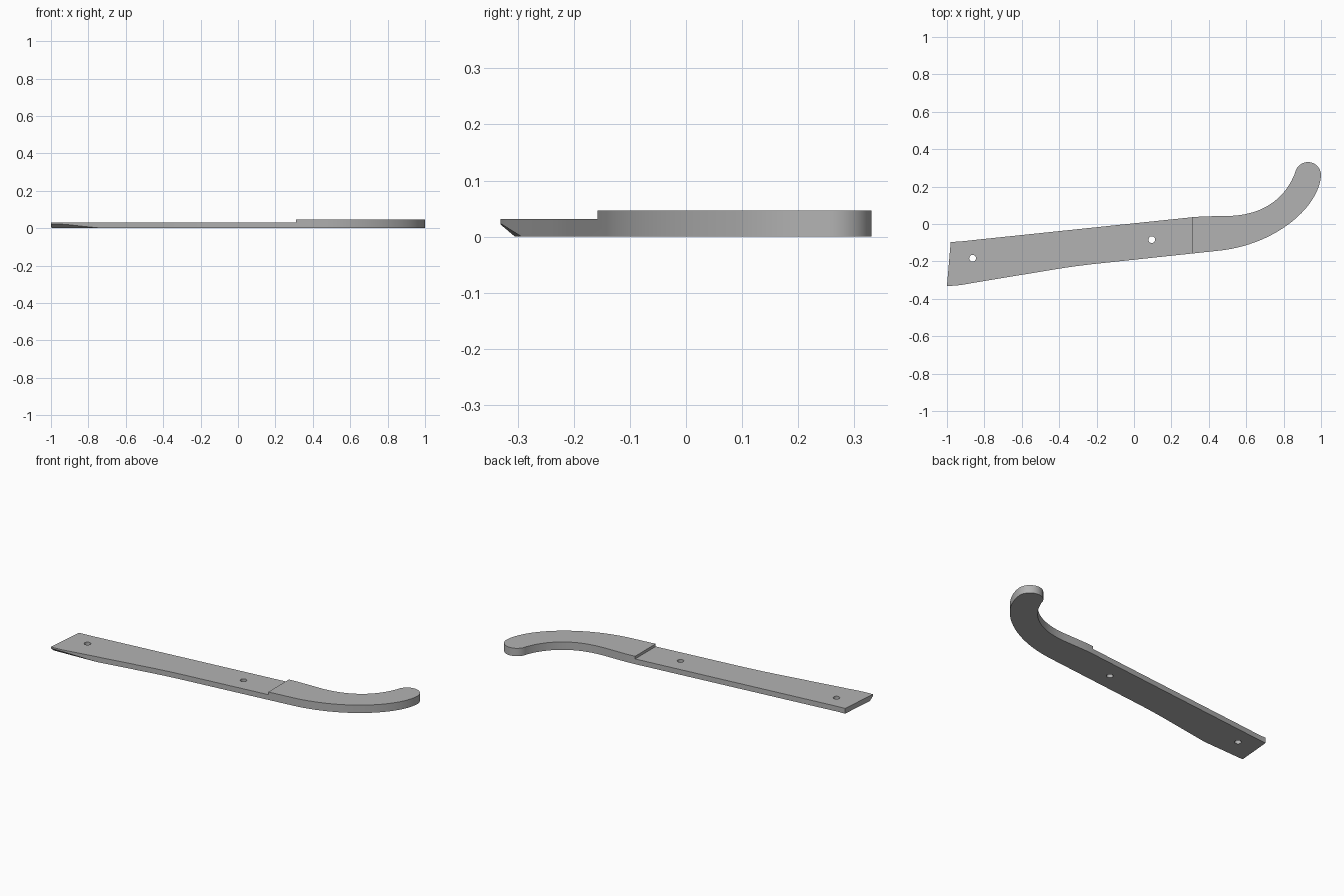
import bpy, bmesh
from math import cos, sin, radians
from mathutils import Vector
from mathutils.geometry import interpolate_bezier

cube = bpy.data.objects.get("Cube")
if cube:
    bpy.data.objects.remove(cube, do_unlink=True)

GRIP_TOP, SHAFT_TOP, STEP_X = 0.047, 0.031, 0.31

grey = bpy.data.materials.new("plain grey")
grey.use_nodes = True
colour = (0.45, 0.45, 0.45, 1)
grey.diffuse_color = colour
grey.node_tree.nodes["Principled BSDF"].inputs["Base Color"].default_value = colour


def bezier(a, b, c, d, n):
    return [p.to_2d() for p in interpolate_bezier(*[Vector((*p, 0)) for p in (a, b, c, d)], n)]


def arc(x, y, r, start, end, n):
    angles = [radians(start + (end - start) * i / n) for i in range(n + 1)]
    return [Vector((x + r * cos(a), y + r * sin(a))) for a in angles]


def prism(name, outline, bottom, top):
    bm = bmesh.new()
    face = bm.faces.new([bm.verts.new((p[0], p[1], bottom)) for p in outline])
    result = bmesh.ops.extrude_face_region(bm, geom=[face])
    verts = [v for v in result["geom"] if isinstance(v, bmesh.types.BMVert)]
    bmesh.ops.translate(bm, verts=verts, vec=(0, 0, top - bottom))
    bmesh.ops.recalc_face_normals(bm, faces=bm.faces)
    mesh = bpy.data.meshes.new(name)
    bm.to_mesh(mesh)
    bm.free()
    mesh.materials.append(grey)
    obj = bpy.data.objects.new(name, mesh)
    bpy.context.collection.objects.link(obj)
    return obj


# Outline: front edge, rounded hook tip, then back edge
outline = bezier((-1, -0.331), (-0.94, -0.331), (-0.90, -0.322), (-0.85, -0.313), 8)
outline += bezier((-0.45, -0.247), (-0.39, -0.237), (-0.30, -0.222), (-0.15, -0.207), 10)
outline += bezier((0.46, -0.142), (0.75, -0.11), (0.98, 0.08), (0.999, 0.25), 28)
outline += arc(0.93, 0.261, 0.07, 0, 165, 20)
outline += bezier((0.86, 0.27), (0.80, 0.12), (0.67, 0.045), (0.50, 0.043), 24)
outline += bezier((0.44, 0.042), (0.40, 0.041), (0.36, 0.041), (STEP_X, 0.036), 6)
outline += bezier((-0.85, -0.085), (-0.90, -0.091), (-0.94, -0.095), (-0.98, -0.096), 6)
handle = prism("hooked_handle", outline, 0, GRIP_TOP)

# Cutters: lowered shaft and two screw holes
cutters = [prism("shaft_step_cutter",
                 [(-1.2, -0.6), (STEP_X, -0.6), (STEP_X, 0.4), (-1.2, 0.4)], SHAFT_TOP, 0.1)]
for x, y in ((-0.863, -0.183), (0.095, -0.084)):
    cutters.append(prism("hole_cutter", arc(x, y, 0.018, 0, 345, 23), -0.05, 0.1))

bpy.context.view_layer.objects.active = handle
for cutter in cutters:
    cutter.hide_render = True
    mod = handle.modifiers.new("cut", "BOOLEAN")
    mod.operation, mod.solver, mod.object = "DIFFERENCE", "EXACT", cutter
    bpy.ops.object.modifier_apply(modifier=mod.name)
for cutter in cutters:
    bpy.data.objects.remove(cutter, do_unlink=True)

# Tapering undercut along the lower front edge of the shaft end
bm = bmesh.new()
bm.from_mesh(handle.data)
corner = Vector((-1, -0.305, 0))
normal = (Vector((-0.73, -0.293, 0)) - corner).cross(Vector((-1, -0.331, 0.022)) - corner)
if normal.z > 0:
    normal.negate()
cut = bmesh.ops.bisect_plane(bm, geom=bm.verts[:] + bm.edges[:] + bm.faces[:],
                             plane_co=corner, plane_no=normal, clear_outer=True)
edges = [e for e in cut["geom_cut"] if isinstance(e, bmesh.types.BMEdge) and e.is_boundary]
bmesh.ops.holes_fill(bm, edges=edges)
bmesh.ops.recalc_face_normals(bm, faces=bm.faces)
bm.to_mesh(handle.data)
bm.free()

bpy.ops.object.select_all(action="DESELECT")
handle.select_set(True)
bpy.ops.object.shade_smooth_by_angle(angle=radians(30))
